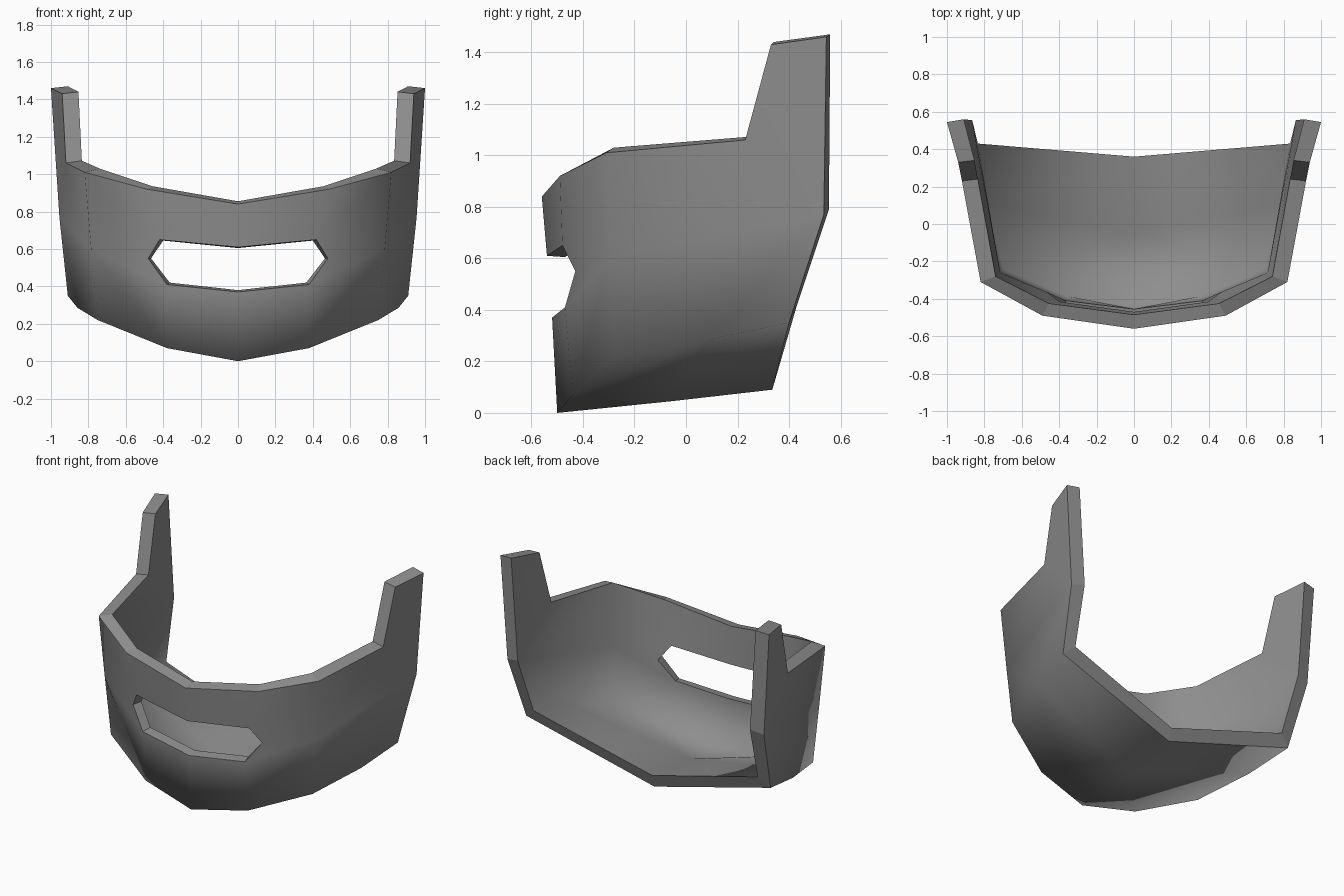
import bpy
import bmesh
from mathutils import Vector

cube = bpy.data.objects.get("Cube")
if cube:
    bpy.data.objects.remove(cube, do_unlink=True)

# Material
grey = bpy.data.materials.new("neutral_grey")
grey.use_nodes = True
colour = (0.27, 0.27, 0.27, 1)
grey.diffuse_color = colour
grey.node_tree.nodes["Principled BSDF"].inputs["Base Color"].default_value = colour

# Outer corners of the left half
corners = {
    # centre line
    "chin": (0, -0.5, 0), "slot_low": (0, -0.52, 0.37),
    "slot_high": (0, -0.54, 0.61), "brow": (0, -0.56, 0.84),
    "keel_mid": (0, -0.06, 0.045), "rear_centre": (0, 0.335, 0.09),
    # front column and slot end
    "front_foot": (0.38, -0.44, 0.07), "slot_end_low": (0.38, -0.47, 0.41),
    "slot_tip": (0.48, -0.43, 0.55), "slot_end_high": (0.42, -0.48, 0.65),
    "front_top": (0.49, -0.49, 0.92),
    # cheek column
    "cheek_foot": (0.75, -0.28, 0.22), "cheek_mid": (0.785, -0.295, 0.6),
    "cheek_top": (0.82, -0.31, 1.01),
    # side, prong and rear rim
    "side_foot": (0.858, 0.09, 0.285), "rear_foot": (0.91, 0.4, 0.35),
    "prong_foot": (0.92, 0.23, 1.06), "prong_front": (0.94, 0.33, 1.43),
    "prong_back": (1.0, 0.545, 1.46), "rear_mid": (0.955, 0.535, 0.77),
}

# Wall thickness: step from each outer corner to its inner one
inward = {
    "chin": (0, 0.055, 0.06), "slot_low": (0, 0.065, 0.01),
    "slot_high": (0, 0.07, -0.005), "brow": (0, 0.075, 0.015),
    "keel_mid": (0, 0.01, 0.085), "rear_centre": (0, 0.025, 0.085),
    "front_foot": (-0.02, 0.055, 0.055), "slot_end_low": (-0.015, 0.06, 0.01),
    "slot_tip": (-0.015, 0.066, 0), "slot_end_high": (-0.02, 0.065, -0.005),
    "front_top": (-0.035, 0.065, 0.015),
    "cheek_foot": (-0.05, 0.04, 0.05), "cheek_mid": (-0.07, 0.035, 0.01),
    "cheek_top": (-0.08, 0.03, 0.02),
    "side_foot": (-0.07, 0.01, 0.055), "rear_foot": (-0.075, 0.03, 0.065),
    "prong_foot": (-0.085, 0.01, 0.012), "prong_front": (-0.087, 0.01, 0.01),
    "prong_back": (-0.09, 0.015, 0.01), "rear_mid": (-0.09, 0.02, 0.02),
}

# Panels between the corners
panels = [
    # front, around the open slot
    "chin front_foot slot_end_low slot_low",
    "slot_high slot_end_high front_top brow",
    "front_foot cheek_foot cheek_mid slot_end_low",
    "slot_end_low cheek_mid slot_tip",
    "slot_tip cheek_mid slot_end_high",
    "slot_end_high cheek_mid cheek_top front_top",
    # side and prong
    "cheek_foot side_foot cheek_mid",
    "side_foot rear_foot rear_mid cheek_mid",
    "cheek_mid rear_mid prong_foot cheek_top",
    "rear_mid prong_back prong_front prong_foot",
    # underside
    "chin keel_mid front_foot",
    "front_foot keel_mid side_foot cheek_foot",
    "keel_mid rear_centre rear_foot side_foot",
]

bm = bmesh.new()
outer = {name: bm.verts.new(co) for name, co in corners.items()}
inner = {name: bm.verts.new(Vector(co) + Vector(inward[name]))
         for name, co in corners.items()}
partner = {outer[name]: inner[name] for name in corners}

# Smooth outer and inner walls
for panel in panels:
    names = panel.split()
    bm.faces.new([outer[n] for n in names]).smooth = True
    bm.faces.new([inner[n] for n in reversed(names)]).smooth = True

# Flat rim around the shell and the slot, left open on the centre line
rim = []
for a, b in partner.items():
    for loop in a.link_loops:
        c = loop.link_loop_next.vert
        on_centre = a.co.x == 0 and c.co.x == 0
        if loop.edge.is_boundary and not on_centre:
            rim.append((c, a, b, partner[c]))
for quad in rim:
    bm.faces.new(quad)

mesh = bpy.data.meshes.new("mask_shell")
bm.to_mesh(mesh)
bm.free()
mesh.materials.append(grey)
shell = bpy.data.objects.new("mask_shell", mesh)
bpy.context.collection.objects.link(shell)

# Right half
mirror = shell.modifiers.new("mirror", "MIRROR")
mirror.use_clip = True
